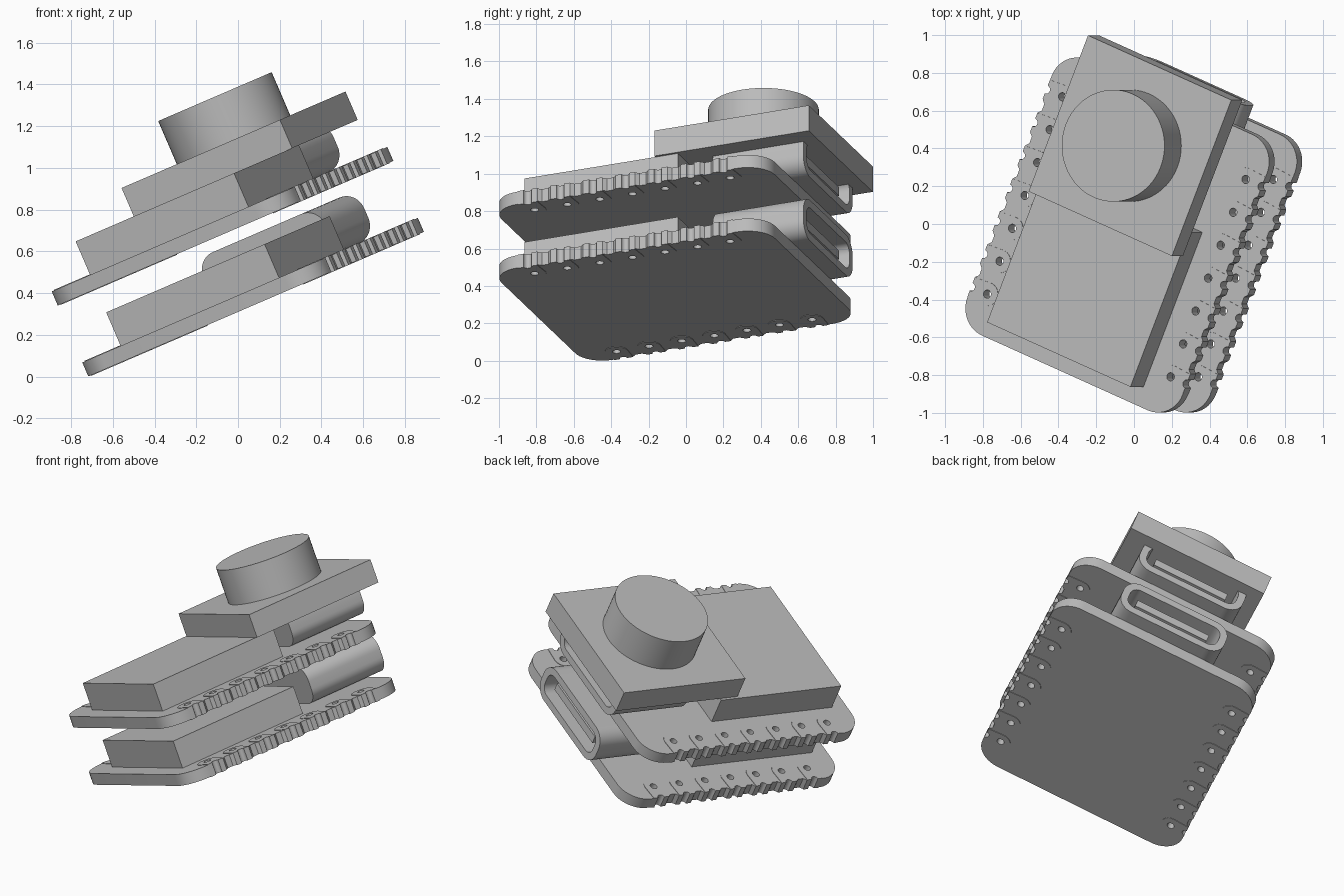
import bpy, math
from mathutils import Matrix

if "Cube" in bpy.data.objects:
    bpy.data.objects.remove(bpy.data.objects["Cube"])

# One plain grey for every part
grey = bpy.data.materials.new("plain grey")
grey.use_nodes = True
GREY = (0.5, 0.5, 0.5, 1)
grey.diffuse_color = GREY
grey.node_tree.nodes["Principled BSDF"].inputs["Base Color"].default_value = GREY

# The whole stack is turned and tilted as one
TILT = (Matrix.Translation((0, 0, -0.006))
        @ Matrix.Rotation(math.radians(-23.3), 4, 'Y')
        @ Matrix.Rotation(math.radians(-22.5), 4, 'Z'))
MID_U, MID_V = 0.225, 0.03
HALF_W, HALF_L, CORNER = 0.672, 0.79, 0.155
THICK = 0.073
PITCH, PIN_INSET, HOLE, NOTCH, PAD = 0.1885, 0.1, 0.022, 0.022, 0.062
PINS = [(i - 3) * PITCH - 0.01 for i in range(7)]


def arc(cx, cy, r, start, end, n=10):
    return [(cx + r * math.cos(math.radians(start + (end - start) * i / n)),
             cy + r * math.sin(math.radians(start + (end - start) * i / n)))
            for i in range(n + 1)]


def circle(cx, cy, r, n=20):
    return arc(cx, cy, r, 0, 360, n)[:-1]


def rounded(hw, hh, r):
    return (arc(hw - r, hh - r, r, 0, 90) + arc(r - hw, hh - r, r, 90, 180)
            + arc(r - hw, r - hh, r, 180, 270) + arc(hw - r, r - hh, r, 270, 360))


def plate(name, loops, depth, place):
    """Extrude closed outlines; inner outlines become holes."""
    curve = bpy.data.curves.new(name, 'CURVE')
    curve.dimensions, curve.fill_mode, curve.extrude = '2D', 'BOTH', depth / 2
    for loop in loops:
        s = curve.splines.new('POLY')
        s.points.add(len(loop) - 1)
        for p, (x, y) in zip(s.points, loop):
            p.co = (x, y, 0, 1)
        s.use_cyclic_u = True
    temp = bpy.data.objects.new(name, curve)
    bpy.context.collection.objects.link(temp)
    graph = bpy.context.evaluated_depsgraph_get()
    mesh = bpy.data.meshes.new_from_object(temp.evaluated_get(graph))
    bpy.data.objects.remove(temp)
    obj = bpy.data.objects.new(name, mesh)
    bpy.context.collection.objects.link(obj)
    obj.matrix_world = TILT @ place
    mesh.materials.clear()
    mesh.materials.append(grey)
    bpy.ops.object.select_all(action='DESELECT')
    bpy.context.view_layer.objects.active = obj
    obj.select_set(True)
    bpy.ops.object.mode_set(mode='EDIT')
    bpy.ops.mesh.select_all(action='SELECT')
    bpy.ops.mesh.remove_doubles(threshold=0.0001)
    bpy.ops.mesh.normals_make_consistent(inside=False)
    bpy.ops.object.mode_set(mode='OBJECT')
    bpy.ops.object.shade_smooth_by_angle(angle=math.radians(30))
    return obj


def flat(name, loops, bottom, top, u=MID_U, v=MID_V):
    return plate(name, loops, top - bottom, Matrix.Translation((u, v, (bottom + top) / 2)))


def along(name, loops, back, end, n):
    """Extrude an upright section along the board's length."""
    place = Matrix.Translation((MID_U, (back + end) / 2, n)) @ Matrix.Rotation(math.pi / 2, 4, 'X')
    return plate(name, loops, end - back, place)


def box(hw, hl):
    return [(-hw, -hl), (hw, -hl), (hw, hl), (-hw, hl)]


def pin_edge():
    """Right edge going up: a half-round notch at each pin, shallow dips between."""
    pts = []
    for i, v in enumerate(PINS):
        pts += arc(HALF_W, v, NOTCH, 270, 90, 8)
        if i < 6:
            pts += [(HALF_W, v + 0.3 * PITCH), (HALF_W - 0.018, v + 0.4 * PITCH),
                    (HALF_W - 0.018, v + 0.6 * PITCH), (HALF_W, v + 0.7 * PITCH)]
    return pts


def board_outline():
    w, l, r = HALF_W - CORNER, HALF_L - CORNER, CORNER
    right = pin_edge()
    left = [(-x, y) for x, y in reversed(right)]
    return (arc(w, -l, r, -90, 0) + right + arc(w, l, r, 0, 90)
            + arc(-w, l, r, 90, 180) + left + arc(-w, -l, r, 180, 270))


def board(level, label):
    top = level + THICK
    pin_u = HALF_W - PIN_INSET
    holes = [circle(s * pin_u, v, HOLE) for s in (-1, 1) for v in PINS]
    flat(label + "_board", [board_outline()] + holes, level, top)
    # U-shaped solder pads standing slightly proud on both faces
    pads = []
    for s in (-1, 1):
        for v in PINS:
            shape = (arc(pin_u, v, PAD, 90, 270, 14) + [(HALF_W, v - 0.055)]
                     + arc(HALF_W, v, NOTCH, 270, 90, 8) + [(HALF_W, v + 0.055)])
            pads.append([(s * x, y) for x, y in shape])
    flat(label + "_pads", pads + holes, level - 0.003, top + 0.003)
    # Shielded module
    flat(label + "_module", [box(0.447, 0.443)], top, top + 0.175, v=-0.212)
    # Connector: solid rear, hollow shell and a tongue inside
    mid = top + 0.119
    outer = rounded(0.345, 0.119, 0.095)
    along(label + "_connector_rear", [outer], 0.39, 0.5, mid)
    along(label + "_connector_shell", [outer, rounded(0.3, 0.074, 0.055)], 0.5, 0.915, mid)
    along(label + "_connector_tongue", [box(0.24, 0.025)], 0.49, 0.88, mid)


board(0.29, "lower")
board(0.66, "upper")

# Camera block and its lens barrel
flat("camera_block", [box(0.447, 0.447)], 0.908, 1.056, u=0.24, v=0.548)
flat("lens_barrel", [circle(0, 0, 0.296, 64)], 1.056, 1.281, u=0.24, v=0.548)
